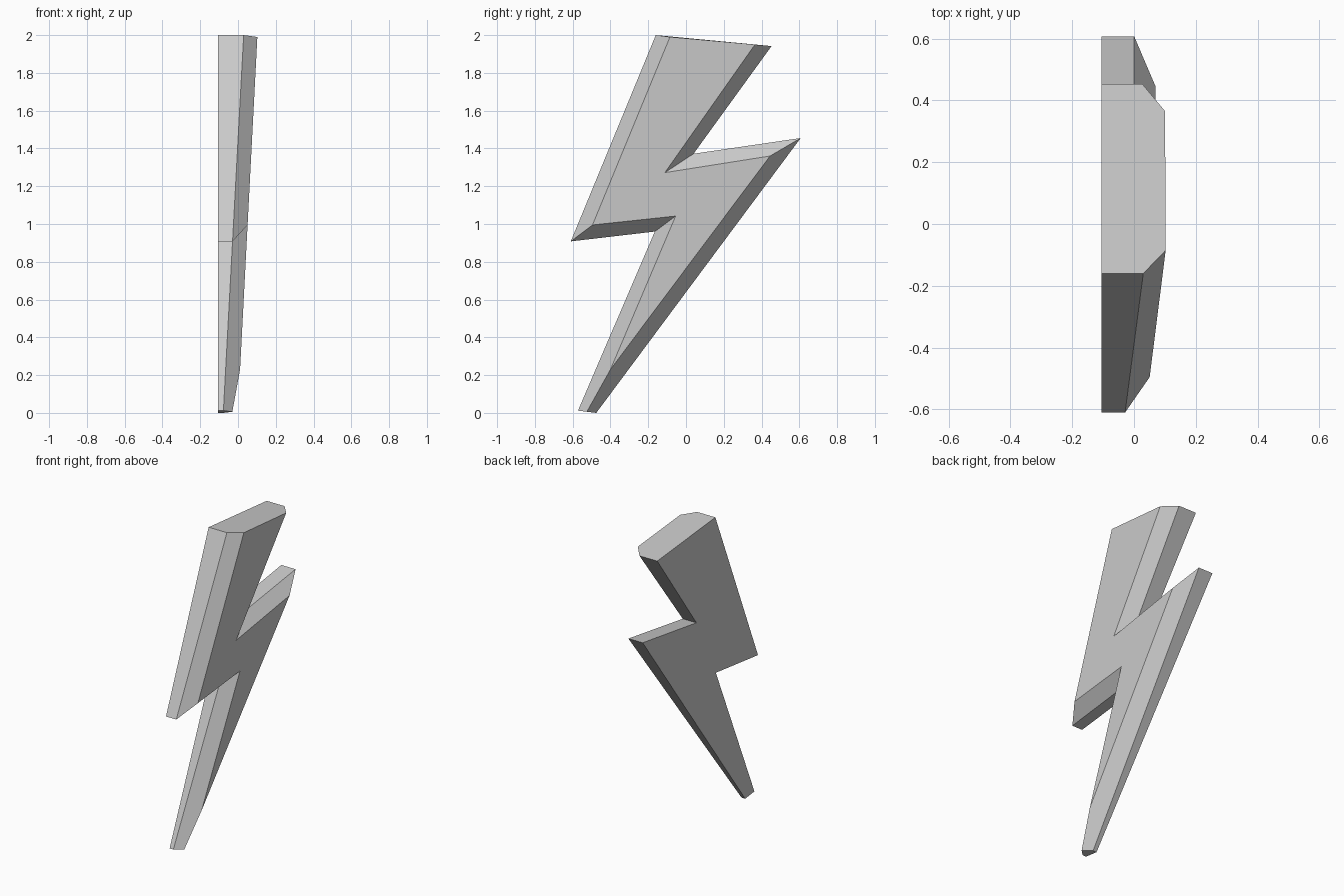
import bpy
import bmesh

if "Cube" in bpy.data.objects:
    bpy.data.objects.remove(bpy.data.objects["Cube"])

BACK_X = -0.105

# Bolt outline (y, z), clockwise from the upper front corner
rim = [(-0.16, 2.0), (0.453, 1.942), (0.04, 1.372), (0.607, 1.455),
       (-0.475, 0.0), (-0.572, 0.012), (-0.165, 0.96), (-0.61, 0.908)]

# Outline of the raised face; both foot corners share one point
face = [(-0.085, 1.99), (0.365, 1.95), (-0.112, 1.272), (0.445, 1.36),
        (-0.40, 0.23), (-0.40, 0.23), (-0.055, 1.042), (-0.495, 0.995)]


def rim_x(z):
    return -0.078 + 0.054 * z


def face_x(z):
    return -0.001 + 0.052 * z


bm = bmesh.new()
back = [bm.verts.new((BACK_X, y, z)) for y, z in rim]
edge = [bm.verts.new((rim_x(z), y, z)) for y, z in rim]
top = [bm.verts.new((face_x(z), y, z)) for y, z in face]
bm.verts.remove(top[5])
top[5] = top[4]
toe = bm.verts.new((-0.03, -0.525, 0.006))

# Flat back and raised face
bm.faces.new(back)
bm.faces.new(top[:5] + top[6:])

# Side walls and bevels; the top end is one flat wall
for i in range(8):
    j = (i + 1) % 8
    if i == 0:
        bm.faces.new((back[0], back[1], edge[1], top[1], top[0], edge[0]))
    elif i == 4:
        bm.faces.new((back[4], back[5], edge[5], toe, edge[4]))
    else:
        bm.faces.new((back[i], back[j], edge[j], edge[i]))
        if i == 3:
            bm.faces.new((edge[3], edge[4], toe, top[4], top[3]))
        elif i == 5:
            bm.faces.new((edge[5], edge[6], top[6], top[5], toe))
        else:
            bm.faces.new((edge[i], edge[j], top[j], top[i]))

bmesh.ops.recalc_face_normals(bm, faces=bm.faces)
mesh = bpy.data.meshes.new("lightning_bolt")
bm.to_mesh(mesh)
bm.free()

# Single grey colour
grey = bpy.data.materials.new("light grey")
grey.diffuse_color = (0.6, 0.6, 0.6, 1.0)
grey.use_nodes = True
grey.node_tree.nodes["Principled BSDF"].inputs["Base Color"].default_value = grey.diffuse_color
mesh.materials.append(grey)
bolt = bpy.data.objects.new("lightning_bolt", mesh)
bpy.context.collection.objects.link(bolt)
